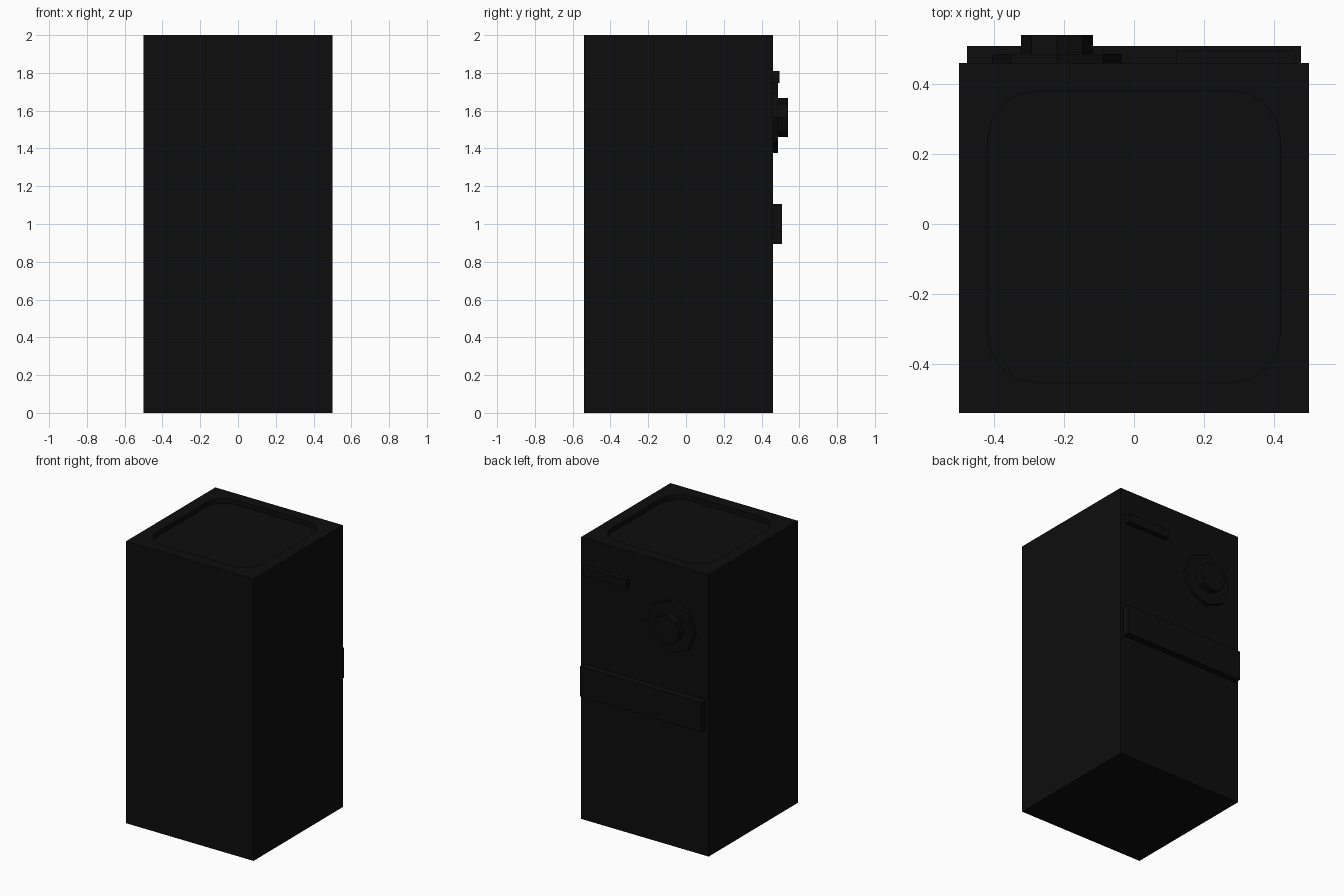
import bpy, bmesh
from math import pi
from mathutils import Matrix

if "Cube" in bpy.data.objects:
    bpy.data.objects.remove(bpy.data.objects["Cube"])

black = bpy.data.materials.new("matte_black")
black.diffuse_color = (0.004, 0.004, 0.004, 1)
black.use_nodes = True
black.node_tree.nodes["Principled BSDF"].inputs["Base Color"].default_value = black.diffuse_color


def finish(name, bm):
    bmesh.ops.recalc_face_normals(bm, faces=bm.faces)
    mesh = bpy.data.meshes.new(name)
    bm.to_mesh(mesh)
    bm.free()
    mesh.materials.append(black)
    obj = bpy.data.objects.new(name, mesh)
    bpy.context.collection.objects.link(obj)
    return obj


def box(name, x, y, z, corner=0):
    """Box from axis ranges, optionally with rounded upright edges."""
    bm = bmesh.new()
    bmesh.ops.create_cube(bm, size=1)
    for v in bm.verts:
        v.co = [r[0] + (c + 0.5) * (r[1] - r[0]) for c, r in zip(v.co, (x, y, z))]
    if corner:
        upright = [e for e in bm.edges
                   if abs(e.verts[0].co.z - e.verts[1].co.z) > 1e-4]
        bmesh.ops.bevel(bm, geom=upright, offset=corner, segments=4,
                        profile=0.5, affect='EDGES')
    return finish(name, bm)


def octagon(name, x, z, radius, y0, y1):
    """Eight-sided disc on the back wall, with a corner pointing up."""
    bm = bmesh.new()
    bmesh.ops.create_cone(bm, cap_ends=True, segments=8,
                          radius1=radius, radius2=radius, depth=y1 - y0)
    bm.transform(Matrix.Translation((x, (y0 + y1) / 2, z)) @ Matrix.Rotation(pi / 2, 4, 'X'))
    return finish(name, bm)


BACK = 0.46

# Main body with a shallow rounded tray in the top
body = box("body", (-0.5, 0.5), (-0.54, BACK), (0, 2))
cutter = box("top_recess_cutter", (-0.418, 0.418), (-0.453, 0.38), (1.965, 2.1), corner=0.14)
cutter.hide_render = True
cutter.hide_set(True)
cut = body.modifiers.new("top_recess", 'BOOLEAN')
cut.operation = 'DIFFERENCE'
cut.solver = 'EXACT'
cut.object = cutter

# Fittings on the back wall
box("cross_bar", (-0.477, 0.477), (BACK - 0.01, 0.508), (0.894, 1.106))
box("small_strip", (0.12, 0.46), (BACK - 0.01, 0.495), (1.746, 1.81))
octagon("lens_base", -0.22, 1.563, 0.186, BACK - 0.01, 0.486)
octagon("lens_knob", -0.22, 1.563, 0.103, BACK - 0.01, 0.54)
